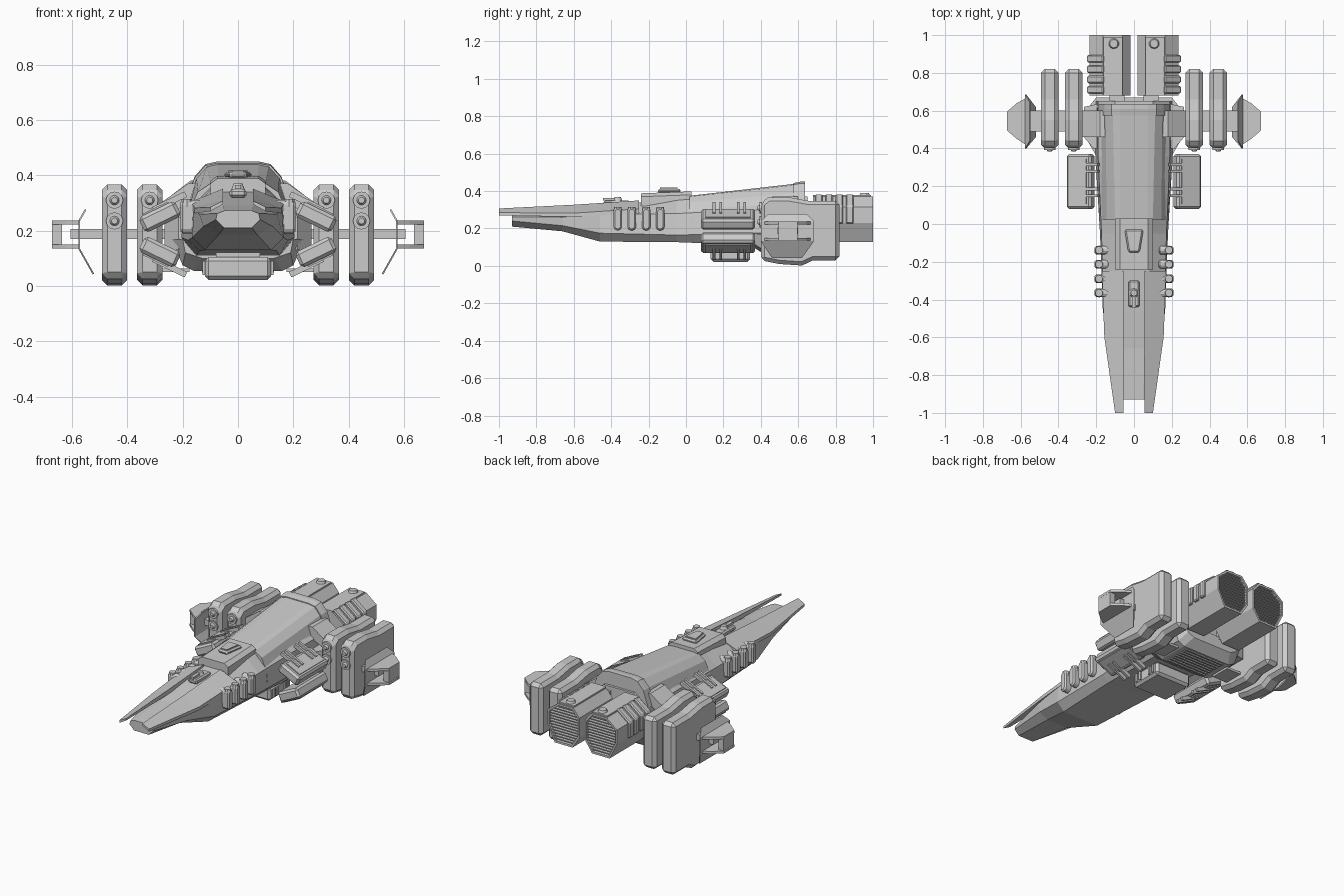
import bpy, bmesh, math
from mathutils import Matrix, Vector

if "Cube" in bpy.data.objects:
    bpy.data.objects.remove(bpy.data.objects["Cube"])


def finish(name, bm, mirror=False, bevel=0, thick=0):
    bmesh.ops.recalc_face_normals(bm, faces=bm.faces)
    me = bpy.data.meshes.new(name)
    bm.to_mesh(me)
    bm.free()
    ob = bpy.data.objects.new(name, me)
    bpy.context.collection.objects.link(ob)
    if thick:
        ob.modifiers.new("thick", "SOLIDIFY").thickness = thick
    if bevel:
        b = ob.modifiers.new("bevel", "BEVEL")
        b.width, b.segments = bevel, 1
        b.limit_method, b.angle_limit = "ANGLE", math.radians(40)
    if mirror:
        ob.modifiers.new("mirror", "MIRROR")
    return ob


def loft(name, rings, **kw):
    """Skin closed rings of 3D points and cap both ends."""
    bm = bmesh.new()
    rows = [[bm.verts.new(p) for p in r] for r in rings]
    n = len(rows[0])
    for a, b in zip(rows, rows[1:]):
        for i in range(n):
            j = (i + 1) % n
            bm.faces.new((a[i], a[j], b[j], b[i]))
    bm.faces.new(rows[0])
    bm.faces.new(rows[-1])
    return finish(name, bm, **kw)


def body(name, sections, **kw):
    """Loft symmetric half sections (y, [(x, z) top to bottom])."""
    return loft(name, [[(x, y, z) for x, z in h] + [(-x, y, z) for x, z in reversed(h)]
                       for y, h in sections], **kw)


def side_prism(name, yz, x0, x1, **kw):
    return loft(name, [[(x, y, z) for y, z in yz] for x in (x0, x1)], **kw)


def plan_prism(name, xy, z0, z1, **kw):
    return loft(name, [[(x, y, z) for x, y in xy] for z in (z0, z1)], **kw)


def box(name, c, s, rot=0, pivot=None, **kw):
    """Box, optionally rolled about the y axis around a pivot."""
    bm = bmesh.new()
    p = Vector(pivot or c)
    m = Matrix.Translation(p) @ Matrix.Rotation(rot, 4, "Y") @ Matrix.Translation(Vector(c) - p)
    bmesh.ops.create_cube(bm, size=1, matrix=m @ Matrix.Diagonal((*s, 1)))
    return finish(name, bm, **kw)


def cone(name, c, r1, r2, depth, axis="Y", n=12, **kw):
    bm = bmesh.new()
    m = Matrix.Translation(c)
    if axis == "Y":
        m = m @ Matrix.Rotation(math.pi / 2, 4, "X")
    bmesh.ops.create_cone(bm, cap_ends=True, segments=n, radius1=r1, radius2=r2, depth=depth, matrix=m)
    return finish(name, bm, **kw)


# Main hull with chin, from the blunt nose to the engine bulkhead
body("main_hull", [
    (-.93, [(.05, .272), (.075, .262), (.08, .24), (.05, .21)]),
    (-.66, [(.055, .29), (.14, .26), (.125, .215), (.07, .185)]),
    (-.46, [(.06, .315), (.16, .275), (.165, .175), (.12, .13)]),
    (-.05, [(.09, .36), (.172, .28), (.18, .165), (.14, .127)]),
    (.36, [(.1, .37), (.19, .3), (.205, .175), (.15, .11)]),
    (.65, [(.1, .37), (.19, .3), (.2, .175), (.15, .11)])])

# Sloping deck panels that run out into two nose prongs
loft("deck_prong", [
    [(.055, -1, .307), (.1, -1, .285), (.1, -1, .27), (.055, -1, .295)],
    [(.055, -.6, .327), (.157, -.6, .282), (.157, -.6, .262), (.055, -.6, .3)],
    [(.055, -.25, .35), (.17, -.25, .305), (.17, -.25, .28), (.055, -.25, .32)]], mirror=True)

# Raised dorsal block with hatch
body("dorsal_block", [(-.24, [(.075, .388), (.1, .37), (.1, .32)]),
                      (.03, [(.075, .398), (.1, .38), (.1, .32)])])
plan_prism("dorsal_hatch", [(-.05, -.03), (.05, -.03), (.03, -.15), (-.03, -.15)], .39, .412, bevel=.008)
plan_prism("hatch_panel", [(-.034, -.045), (.034, -.045), (.02, -.138), (-.02, -.138)], .41, .418)

# Small nose turret in the centre channel
box("turret_base", (0, -.37, .335), (.06, .14, .03), bevel=.008)
cone("turret_dome", (0, -.365, .357), .026, .016, .025, axis="Z")
box("turret_gun", (0, -.41, .357), (.02, .07, .014))

# Rear dorsal fairing and collar
body("dorsal_fairing", [
    (.02, [(.07, .375), (.1, .37), (.145, .34), (.178, .27), (.185, .2)]),
    (.59, [(.075, .44), (.112, .432), (.15, .39), (.18, .3), (.19, .2)])])
body("fairing_collar", [
    (.575, [(.075, .443), (.118, .435), (.157, .39), (.19, .3), (.195, .22)]),
    (.61, [(.075, .45), (.118, .44), (.157, .395), (.19, .3), (.195, .22)]),
    (.635, [(.075, .45), (.118, .44), (.157, .395), (.19, .3), (.195, .22)])])

# Rear belly housing with recessed-looking vent
body("belly_housing", [(.36, [(.2, .17), (.19, .12), (.13, .1)]),
                       (.43, [(.24, .17), (.2, .075), (.16, .055)]),
                       (.62, [(.24, .17), (.2, .075), (.16, .055)]),
                       (.67, [(.2, .17), (.17, .12), (.13, .1)])])
for i in range(8):
    box("belly_vent_slat", (0, .45 + i * .022, .053), (.26, .01, .01))

# Curved rib vents along the cockpit flanks
for y in (-.365, -.29, -.213, -.138):
    cap = []
    for k in range(12):
        a = math.pi * 2 * (k + .5) / 12
        cap.append((y + .023 * math.cos(a), .25 + .023 * math.sin(a) + (.038 if k < 6 else -.038)))
    side_prism("flank_rib", cap, .13, .208, bevel=.008, mirror=True)
    cone("rib_stub", (.185, y, .3), .024, .02, .03, axis="Z", n=10, mirror=True)

# Angled armour slabs with clamp bars, upper and lower
for label, c, ang in (("upper", (.282, .225, .25), .45), ("lower", (.282, .225, .123), -.45)):
    s = 1 if ang > 0 else -1
    box(label + "_slab", c, (.145, .29, .062), rot=ang, bevel=.012, mirror=True)
    box(label + "_slab_panel", (c[0], c[1], c[2] + s * .032), (.1, .24, .01), rot=ang, pivot=c, mirror=True)
    for y in (.15, .185, .28, .315):
        box(label + "_clamp", (c[0] - .055, y, c[2] + s * .033), (.13, .014, .022), rot=ang, pivot=c, mirror=True)

# Belly slab with clamps
box("belly_slab", (0, .237, .063), (.24, .21, .082), bevel=.014)
for y in (.17, .2, .28, .31):
    box("belly_clamp", (0, y, .065), (.256, .014, .05))
box("belly_mount", (0, .237, .11), (.16, .16, .05))

# Wing pylons out to the pods
box("pylon_beam", (.39, .545, .188), (.43, .11, .035), mirror=True)
plan_prism("pylon_root", [(.17, .4), (.215, .4), (.265, .46), (.265, .62), (.17, .64)], .13, .25, mirror=True)
loft("upper_strut", [[(.15, y, .37), (.18, y, .37), (.28, y, .3), (.28, y, .25), (.17, y, .3)]
                     for y in (.46, .6)], mirror=True)
box("lower_strut", (.23, .53, .057), (.11, .12, .014), mirror=True)

# Missile pods, two per side, each with two warheads
pod = [(.4, .335), (.44, .367), (.55, .367), (.66, .347), (.82, .347), (.82, .03),
       (.68, .03), (.62, .002), (.5, .01), (.4, .03)]
for x in (.319, .446):
    side_prism("missile_pod", pod, x - .046, x + .046, bevel=.02, mirror=True)
    for z in (.31, .235):
        cone("warhead_ring", (x, .399, z), .031, .031, .012, mirror=True)
        cone("warhead", (x, .39, z), .02, .011, .014, mirror=True)

# Wing-tip bent shield plates
bm = bmesh.new()
prof = [(.525, .042, .46, .62), (.576, .133, .4, .685), (.576, .237, .4, .685), (.553, .278, .44, .645)]
rows = [[bm.verts.new((x, a, z)), bm.verts.new((x, b, z))] for x, z, a, b in prof]
for p, q in zip(rows, rows[1:]):
    bm.faces.new((p[0], p[1], q[1], q[0]))
finish("tip_shield", bm, thick=.006, mirror=True)

# Wing-tip frames
tip = [(.575, .42), (.62, .45), (.672, .495), (.672, .595), (.62, .64), (.575, .665)]
for z in (.135, .222):
    plan_prism("tip_frame", tip, z, z + .015, mirror=True)
box("tip_block", (.653, .545, .185), (.036, .1, .09), mirror=True)

# Twin engines with recessed exhausts
oct_ = [(.06, .37), (.165, .37), (.235, .315), (.235, .23), (.185, .128), (.065, .128), (.018, .2), (.018, .32)]
cx, cz = .127, .25
inner = [(cx + (x - cx) * .9, cz + (z - cz) * .9) for x, z in oct_]
loft("engine", [[(x, y, z) for x, z in r] for y, r in
                ((.68, oct_), (1, oct_), (1, inner), (.96, inner))], mirror=True)
for i in range(13):
    z = .15 + i * .0166
    xs = []
    for (xa, za), (xb, zb) in zip(inner, inner[1:] + inner[:1]):
        if (za - z) * (zb - z) < 0:
            xs.append(xa + (xb - xa) * (z - za) / (zb - za))
    box("exhaust_slat", ((xs[0] + xs[1]) / 2, .975, z), (abs(xs[0] - xs[1]), .035, .006), mirror=True)

# Engine top panels, caps, side ribs and mounts
box("engine_top_panel", (.112, .835, .372), (.1, .31, .012), mirror=True)
cone("engine_cap", (.107, .955, .382), .03, .022, .018, axis="Z", n=10, mirror=True)
for i in range(4):
    y = .71 + i * .055
    loft("engine_rib", [[(.155, b, .382), (.17, b, .382), (.248, b, .322), (.248, b, .225), (.22, b, .225)]
                        for b in (y - .02, y + .02)], bevel=.006, mirror=True)
box("engine_mount", (.09, .665, .25), (.08, .07, .19), mirror=True)
